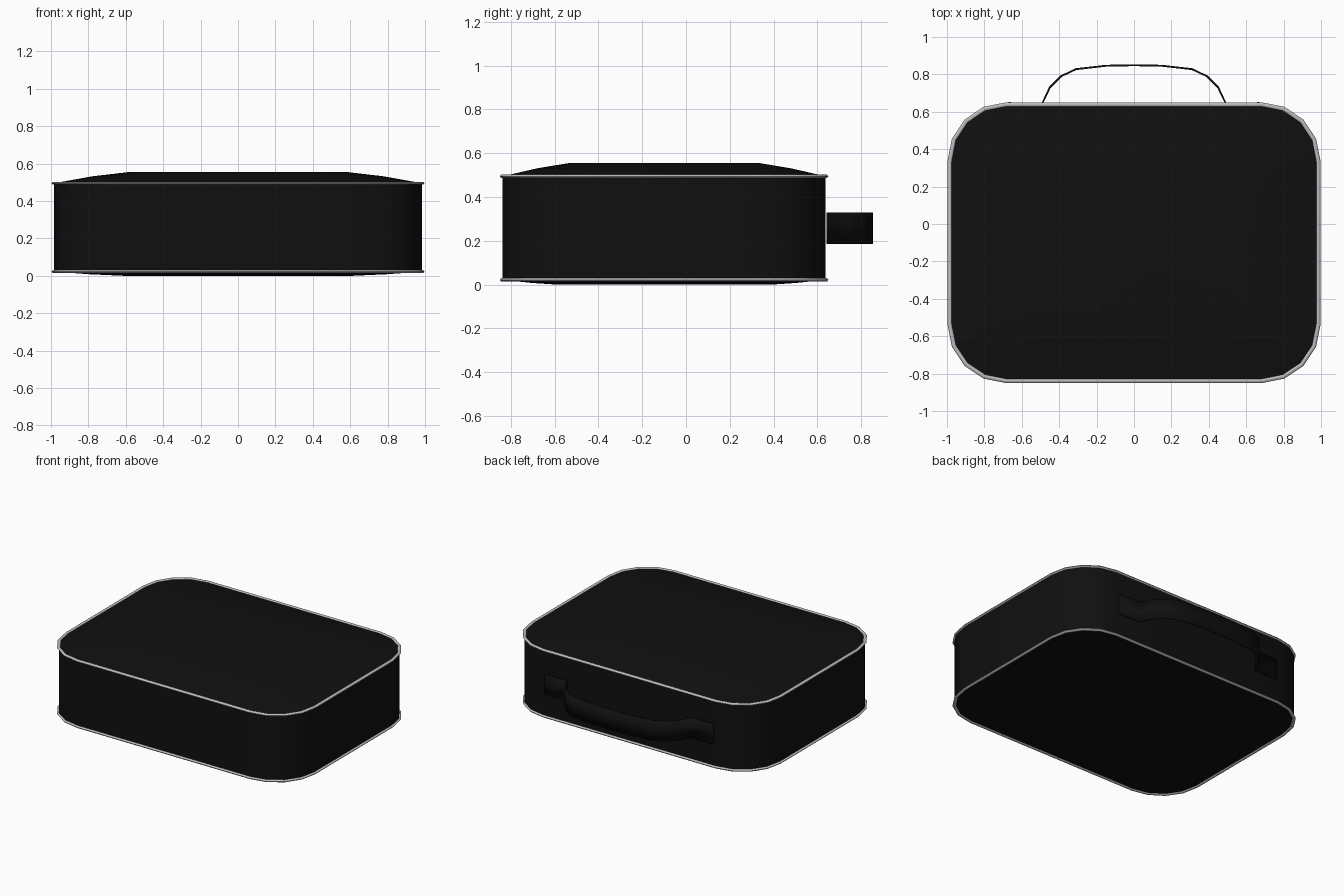
import bpy, bmesh, math
from mathutils import Vector

cube = bpy.data.objects.get("Cube")
if cube:
    bpy.data.objects.remove(cube, do_unlink=True)

CY = -0.1  # centre of the bag body in y


def material(name, value, rough):
    m = bpy.data.materials.new(name)
    m.use_nodes = True
    col = (value, value, value, 1)
    m.diffuse_color = col
    bsdf = next(n for n in m.node_tree.nodes if n.type == 'BSDF_PRINCIPLED')
    bsdf.inputs["Base Color"].default_value = col
    bsdf.inputs["Roughness"].default_value = rough
    return m


black = material("black fabric", 0.005, 0.8)
grey = material("grey piping", 0.5, 0.6)


def outline(hx, hy, radius=0.3, steps=4):
    """Rounded rectangle, counter-clockwise."""
    pts = []
    for k, (sx, sy) in enumerate([(1, 1), (-1, 1), (-1, -1), (1, -1)]):
        for i in range(steps + 1):
            a = (k + i / steps) * math.pi / 2
            pts.append(Vector((sx * (hx - radius) + radius * math.cos(a),
                               sy * (hy - radius) + radius * math.sin(a), 0)))
    return pts


def finish(bm, name, mat, angle):
    bmesh.ops.recalc_face_normals(bm, faces=bm.faces)
    mesh = bpy.data.meshes.new(name)
    bm.to_mesh(mesh)
    bm.free()
    ob = bpy.data.objects.new(name, mesh)
    bpy.context.collection.objects.link(ob)
    mesh.materials.append(mat)
    bpy.ops.object.select_all(action='DESELECT')
    ob.select_set(True)
    bpy.context.view_layer.objects.active = ob
    bpy.ops.object.shade_smooth_by_angle(angle=math.radians(angle))
    return ob


def loft(name, rings, mat, closed=False, caps=True, angle=35):
    bm = bmesh.new()
    loops = [[bm.verts.new(p) for p in ring] for ring in rings]
    pairs = list(zip(loops, loops[1:]))
    if closed:
        pairs.append((loops[-1], loops[0]))
    for a, b in pairs:
        for i in range(len(a)):
            j = (i + 1) % len(a)
            bm.faces.new((a[i], a[j], b[j], b[i]))
    if caps:
        bm.faces.new(loops[0])
        bm.faces.new(loops[-1])
    return finish(bm, name, mat, angle)


# Bag body: domed lid, straight walls, shallow base (height, x scale, y scale)
base = outline(0.985, 0.738)
profile = [(0, 0.62, 0.66), (0.008, 0.8, 0.82), (0.022, 1, 1), (0.495, 1, 1),
           (0.532, 0.79, 0.78), (0.555, 0.59, 0.59)]
loft("bag_body", [[Vector((p.x * sx, p.y * sy + CY, z)) for p in base]
                  for z, sx, sy in profile], black, angle=25)

# Piping around the lid and base seams
for name, z in (("top_piping", 0.495), ("bottom_piping", 0.022)):
    rings = []
    for i in range(6):
        a = i * math.tau / 6
        d = 0.012 * math.cos(a)
        ring = outline(0.985 + d, 0.738 + d, 0.3 + d)
        rings.append([p + Vector((0, CY, z + 0.009 * math.sin(a))) for p in ring])
    loft(name, rings, grey, closed=True, caps=False, angle=70)

# Handle strap: one half of the path, mirrored
half = [(0.67, 0.646), (0.49, 0.646), (0.45, 0.73), (0.39, 0.79),
        (0.31, 0.828), (0.15, 0.846)]
path = half + [(0, 0.849)] + [(-x, y) for x, y in reversed(half)]
bm = bmesh.new()
rows = [[bm.verts.new((x, y, z)) for z in (0.185, 0.33)] for x, y in path]
for a, b in zip(rows, rows[1:]):
    bm.faces.new((a[0], a[1], b[1], b[0]))
strap = finish(bm, "handle_strap", black, 35)
solid = strap.modifiers.new("thickness", 'SOLIDIFY')
solid.thickness = 0.01
solid.offset = 0
